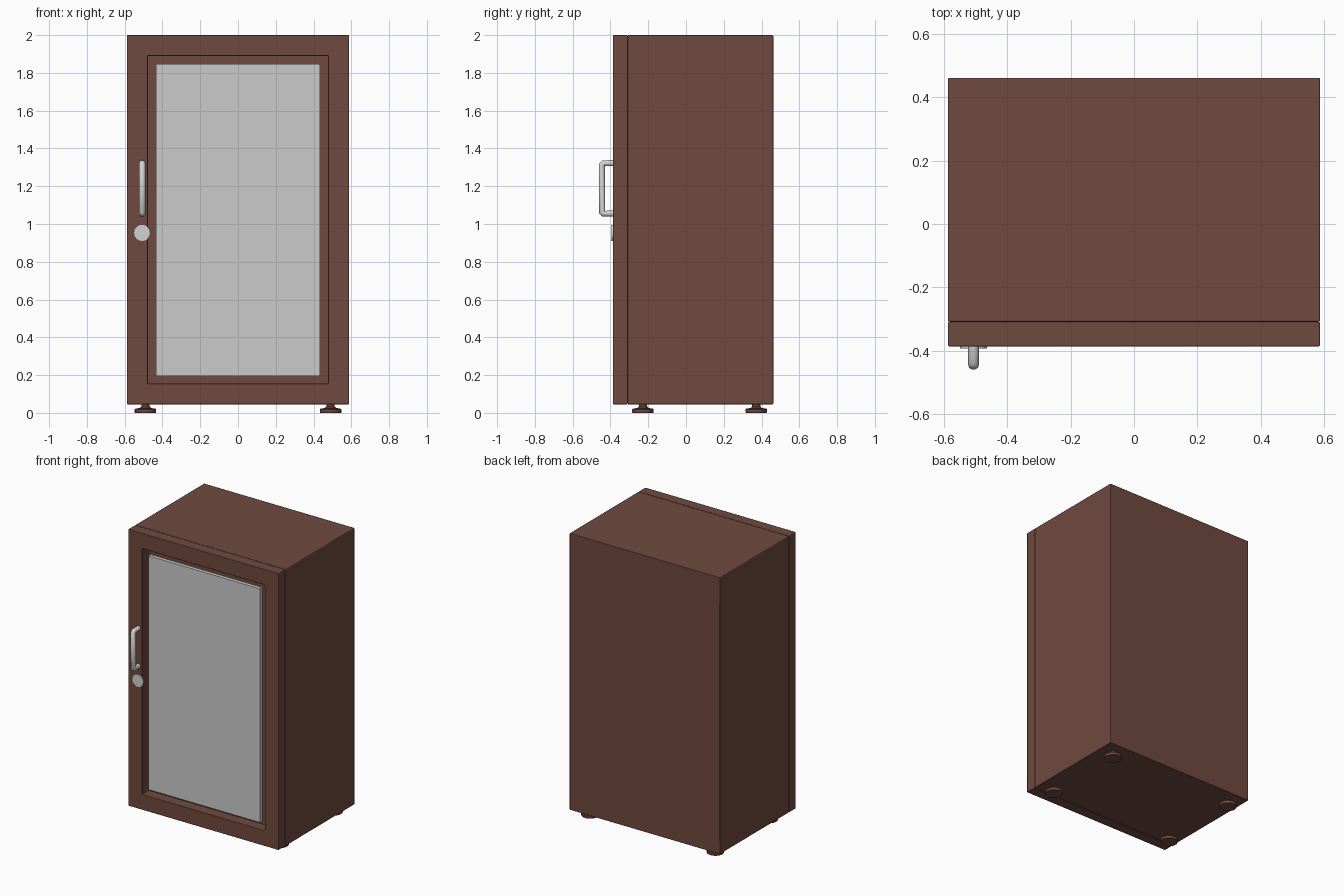
import bpy, bmesh, math
from mathutils import Matrix

if "Cube" in bpy.data.objects:
    bpy.data.objects.remove(bpy.data.objects["Cube"])


def material(name, rgb):
    m = bpy.data.materials.new(name)
    m.diffuse_color = (*rgb, 1)
    m.use_nodes = True
    m.node_tree.nodes["Principled BSDF"].inputs["Base Color"].default_value = m.diffuse_color
    return m


BROWN = material("brown wood", (0.16, 0.068, 0.05))
GLASS = material("grey glass", (0.60, 0.60, 0.60))
METAL = material("light metal", (0.65, 0.65, 0.65))


def finish(bm, name, mat, bevel=0.0, smooth=True):
    bmesh.ops.recalc_face_normals(bm, faces=bm.faces)
    me = bpy.data.meshes.new(name)
    bm.to_mesh(me)
    bm.free()
    ob = bpy.data.objects.new(name, me)
    bpy.context.collection.objects.link(ob)
    me.materials.append(mat)
    if bevel:
        b = ob.modifiers.new("soft edges", 'BEVEL')
        b.width, b.segments = bevel, 2
        b.harden_normals = True
    if smooth:
        bpy.ops.object.select_all(action='DESELECT')
        ob.select_set(True)
        bpy.context.view_layer.objects.active = ob
        bpy.ops.object.shade_smooth_by_angle(angle=math.radians(35))
    return ob


def box_bm(x0, x1, y0, y1, z0, z1):
    bm = bmesh.new()
    bmesh.ops.create_cube(bm, size=1)
    for v in bm.verts:
        v.co.x = x1 if v.co.x > 0 else x0
        v.co.y = y1 if v.co.y > 0 else y0
        v.co.z = z1 if v.co.z > 0 else z0
    return bm


# cabinet body
finish(box_bm(-0.588, 0.588, -0.309, 0.462, 0.045, 2.0), "cabinet_body", BROWN, 0.005)

# door frame: inset front and back faces, then bridge them into an opening
bm = box_bm(-0.588, 0.588, -0.387, -0.309, 0.045, 2.0)
bm.normal_update()
panels = [f for f in bm.faces if abs(f.normal.y) > 0.9]
bmesh.ops.inset_individual(bm, faces=panels, thickness=0.156)
rims = [e for f in panels for e in f.edges]
bmesh.ops.delete(bm, geom=panels, context='FACES_ONLY')
bmesh.ops.bridge_loops(bm, edges=rims)
finish(bm, "door_frame", BROWN, 0.005)

# glass pane, slightly recessed in the frame
finish(box_bm(-0.435, 0.435, -0.376, -0.350, 0.196, 1.848), "door_glass", GLASS, smooth=False)

# handle: round bar bent along a bracket path
cu = bpy.data.curves.new("door_handle", 'CURVE')
cu.dimensions = '3D'
cu.bevel_depth, cu.bevel_resolution = 0.017, 3
sp = cu.splines.new('POLY')
top, bottom, out = 1.322, 1.055, -0.445
path = [(-0.38, top), (out + 0.008, top), (out, top - 0.008),
        (out, bottom + 0.008), (out + 0.008, bottom), (-0.38, bottom)]
sp.points.add(len(path) - 1)
for p, (y, z) in zip(sp.points, path):
    p.co = (-0.507, y, z, 1)
sp.use_smooth = True
cu.materials.append(METAL)
bpy.context.collection.objects.link(bpy.data.objects.new("door_handle", cu))

# lock disc below the handle
bm = bmesh.new()
bmesh.ops.create_cone(bm, cap_ends=True, segments=16, radius1=0.043, radius2=0.043, depth=0.008,
                      matrix=Matrix.Translation((-0.507, -0.390, 0.953)) @ Matrix.Rotation(math.pi / 2, 4, 'X'))
finish(bm, "door_lock", METAL)

# four turned feet
profile = [(0, 0), (0.055, 0), (0.057, 0.004), (0.057, 0.018), (0.053, 0.022),
           (0.030, 0.026), (0.022, 0.034), (0.022, 0.050), (0, 0.050)]
for name, x, y in [("front_left", -0.49, -0.228), ("front_right", 0.49, -0.228),
                   ("back_left", -0.49, 0.372), ("back_right", 0.49, 0.372)]:
    bm = bmesh.new()
    vs = [bm.verts.new((x + r, y, z)) for r, z in profile]
    es = [bm.edges.new(p) for p in zip(vs, vs[1:])]
    bmesh.ops.spin(bm, geom=vs + es, cent=(x, y, 0), axis=(0, 0, 1),
                   angle=math.tau, steps=24, use_merge=True)
    bmesh.ops.remove_doubles(bm, verts=bm.verts, dist=0.0005)
    finish(bm, name + "_foot", BROWN)
